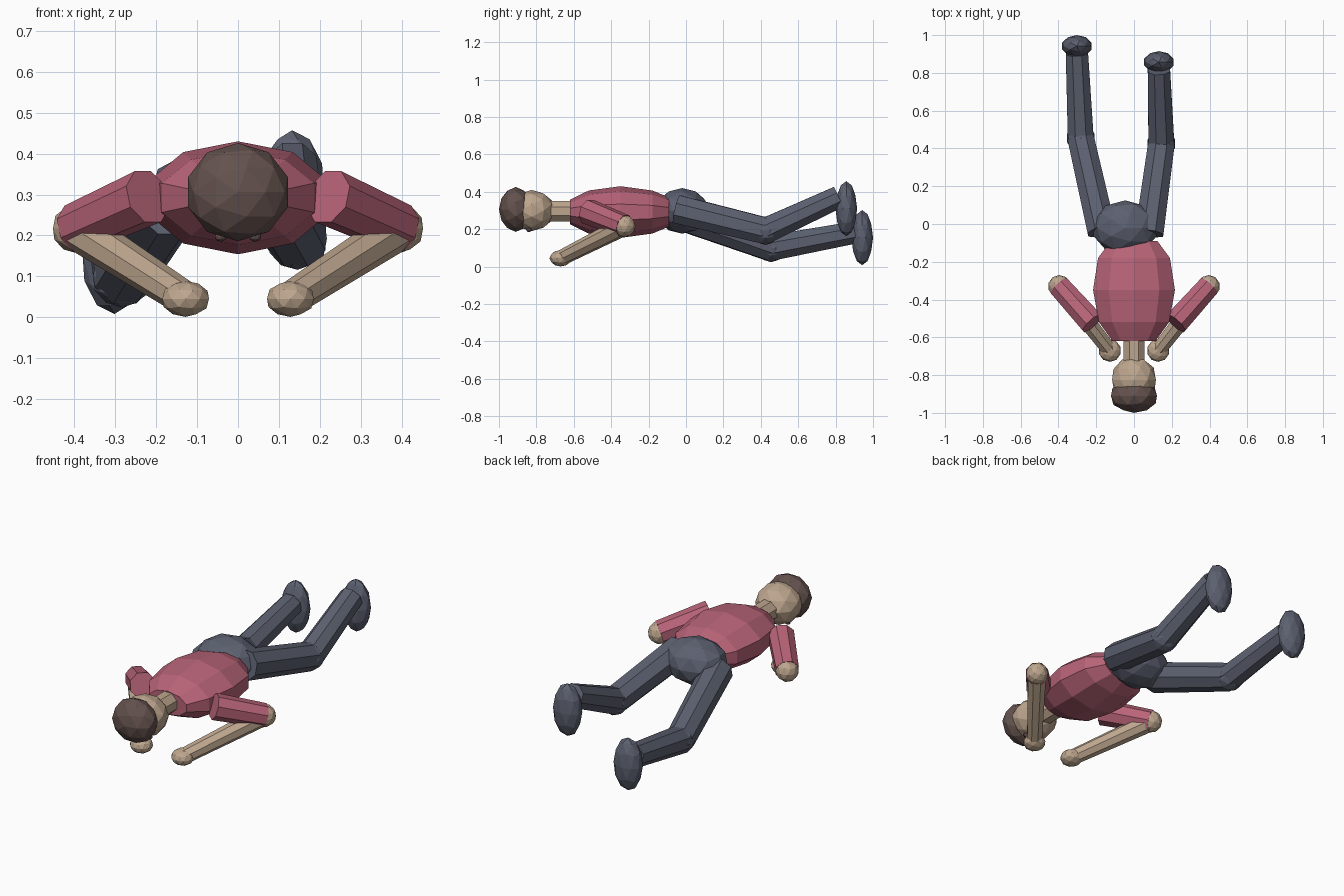
import bpy
import bmesh
import math
from mathutils import Vector, Matrix

if "Cube" in bpy.data.objects:
    bpy.data.objects.remove(bpy.data.objects["Cube"])


def material(name, rgb):
    m = bpy.data.materials.new(name)
    m.use_nodes = True
    m.diffuse_color = (*rgb, 1)
    m.node_tree.nodes["Principled BSDF"].inputs["Base Color"].default_value = (*rgb, 1)
    return m


skin = material("tan_skin", (0.51, 0.38, 0.27))
shirt = material("rose_shirt", (0.48, 0.127, 0.188))
trousers = material("slate_trousers", (0.107, 0.119, 0.162))
hair = material("dark_brown_hair", (0.127, 0.084, 0.076))


def finish(name, bm, mat):
    bmesh.ops.recalc_face_normals(bm, faces=bm.faces)
    mesh = bpy.data.meshes.new(name)
    bm.to_mesh(mesh)
    bm.free()
    mesh.materials.append(mat)
    obj = bpy.data.objects.new(name, mesh)
    bpy.context.collection.objects.link(obj)
    return obj


def ball(name, centre, radii, mat, pole_forward=False):
    """Faceted ellipsoid, its pole upright or along the body."""
    bm = bmesh.new()
    bmesh.ops.create_icosphere(bm, subdivisions=2, radius=1)
    if pole_forward:
        bm.transform(Matrix.Rotation(math.pi / 2, 4, "X"))
    bm.transform(Matrix.Translation(centre) @ Matrix.Diagonal((*radii, 1)))
    return finish(name, bm, mat)


def limb(name, start, end, r_start, r_end, mat):
    """Eight-sided tapered tube between two joints."""
    a, b = Vector(start), Vector(end)
    bm = bmesh.new()
    bmesh.ops.create_cone(bm, cap_ends=True, segments=8, radius1=r_start,
                          radius2=r_end, depth=(b - a).length)
    turn = (b - a).to_track_quat("Z", "Y").to_matrix().to_4x4()
    bm.transform(Matrix.Translation((a + b) / 2) @ turn @ Matrix.Rotation(math.pi / 8, 4, "Z"))
    return finish(name, bm, mat)


def loft(name, stations, height, sides, mat):
    """Elliptical rings (y, half width, half height) joined along y."""
    bm = bmesh.new()
    rings = []
    for y, rx, rz in stations:
        angles = [math.pi / 2 + i * math.tau / sides for i in range(sides)]
        rings.append([bm.verts.new((rx * math.cos(t), y, height + rz * math.sin(t)))
                      for t in angles])
    for p, q in zip(rings, rings[1:]):
        for i in range(sides):
            j = (i + 1) % sides
            bm.faces.new((p[i], p[j], q[j], q[i]))
    bm.faces.new(rings[0])
    bm.faces.new(rings[-1])
    return finish(name, bm, mat)


# Head, hair, eyes and neck
ball("head", (0, -0.825, 0.3), (0.122, 0.125, 0.11), skin, True)
ball("hair", (0, -0.91, 0.306), (0.128, 0.09, 0.12), hair, True)
for side, s in (("left", 1), ("right", -1)):
    ball(side + "_eye", (s * 0.042, -0.84, 0.197), (0.015, 0.015, 0.012), hair)
limb("neck", (0, -0.74, 0.296), (0, -0.58, 0.296), 0.06, 0.06, skin)

# Torso and hips
loft("torso", [(-0.62, 0.12, 0.066), (-0.52, 0.195, 0.115), (-0.35, 0.228, 0.138),
               (-0.18, 0.2, 0.115), (-0.09, 0.13, 0.078)], 0.292, 10, shirt)
ball("pelvis", (-0.047, -0.02, 0.298), (0.175, 0.145, 0.122), trousers)

# Arms folded forward
for side, s in (("left", 1), ("right", -1)):
    shoulder = (s * 0.22, -0.525, 0.295)
    elbow = (s * 0.395, -0.33, 0.217)
    hand = (s * 0.128, -0.67, 0.045)
    limb(side + "_sleeve", shoulder, elbow, 0.07, 0.063, shirt)
    ball(side + "_elbow", elbow, (0.06, 0.06, 0.06), skin)
    limb(side + "_forearm", elbow, hand, 0.052, 0.042, skin)
    ball(side + "_hand", hand, (0.06, 0.06, 0.044), skin)

# Legs: hip, knee, ankle and foot centre
legs = {
    "left": ((0.08, -0.05, 0.308), (0.145, 0.425, 0.192), (0.132, 0.815, 0.372), (0.132, 0.857, 0.31)),
    "right": ((-0.17, -0.04, 0.275), (-0.282, 0.455, 0.1), (-0.302, 0.9, 0.182), (-0.302, 0.942, 0.155)),
}
for side, (hip, knee, ankle, foot) in legs.items():
    limb(side + "_thigh", hip, knee, 0.082, 0.076, trousers)
    ball(side + "_knee", knee, (0.076, 0.076, 0.076), trousers)
    limb(side + "_shin", knee, ankle, 0.074, 0.064, trousers)
    ball(side + "_foot", foot, (0.082, 0.058, 0.147), trousers)
